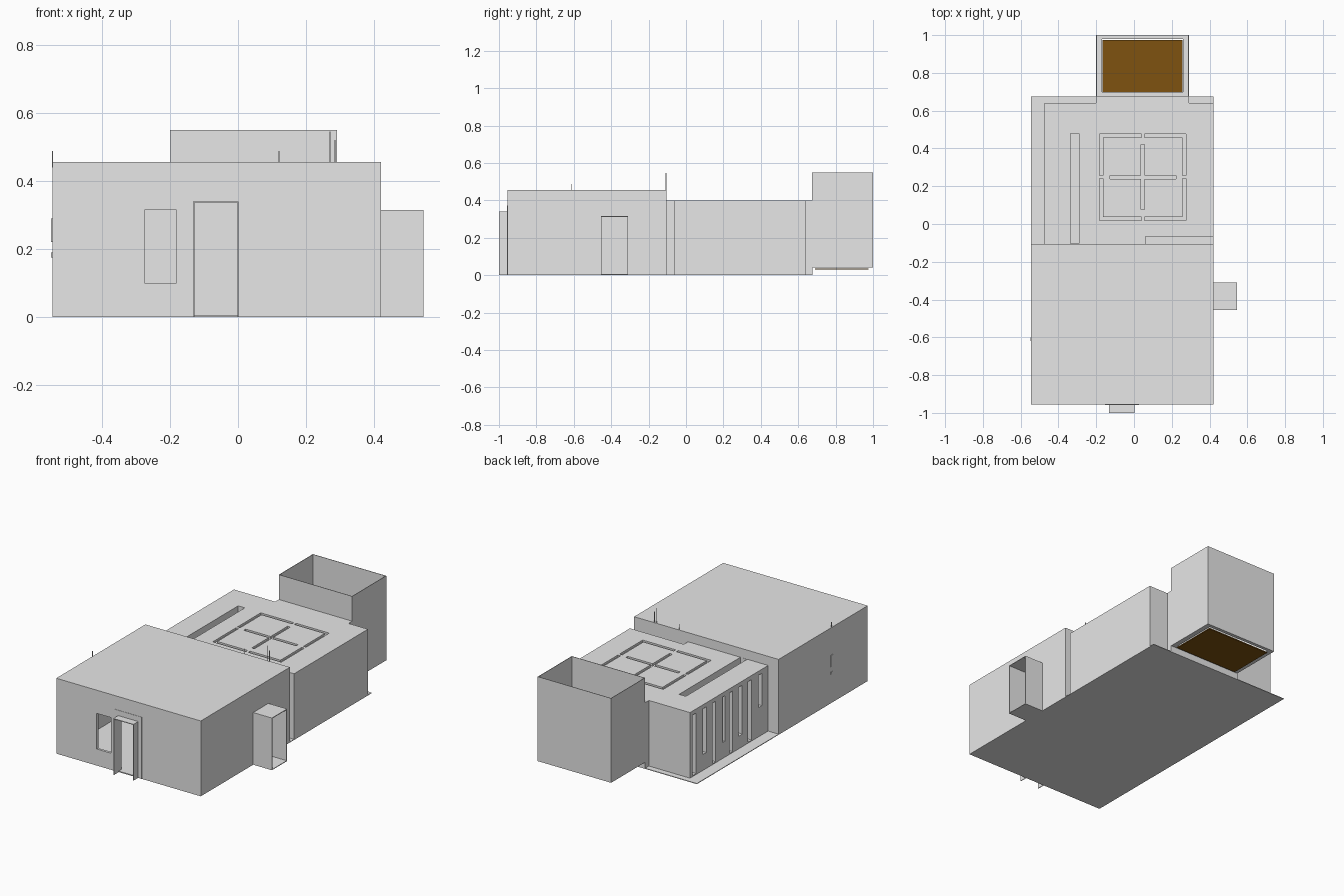
import bpy

cube = bpy.data.objects.get("Cube")
if cube:
    bpy.data.objects.remove(cube, do_unlink=True)


def material(name, colour):
    m = bpy.data.materials.new(name)
    m.use_nodes = True
    m.diffuse_color = (*colour, 1)
    m.node_tree.nodes["Principled BSDF"].inputs["Base Color"].default_value = (*colour, 1)
    return m


GREY = material("pale grey", (0.8, 0.8, 0.8))
BROWN = material("brown", (0.21, 0.084, 0.005))


def box(name, x, y, z, mat=GREY):
    """Box from (low, high) pairs along each axis."""
    faces = [(0, 1, 3, 2), (4, 6, 7, 5), (0, 4, 5, 1),
             (2, 3, 7, 6), (0, 2, 6, 4), (1, 5, 7, 3)]
    mesh = bpy.data.meshes.new(name)
    mesh.from_pydata([(a, b, c) for a in x for b in y for c in z], [], faces)
    mesh.materials.append(mat)
    ob = bpy.data.objects.new(name, mesh)
    bpy.context.collection.objects.link(ob)
    return ob


def cut(target, x, y, z):
    cutter = box(target.name + "_cutter", x, y, z)
    cutter.hide_render = True
    mod = target.modifiers.new("cut", "BOOLEAN")
    mod.operation = "DIFFERENCE"
    mod.solver = "EXACT"
    mod.object = cutter
    # Bake the cut so that no helper stays in the scene
    graph = bpy.context.evaluated_depsgraph_get()
    baked = bpy.data.meshes.new_from_object(target.evaluated_get(graph))
    target.modifiers.clear()
    target.data = baked
    bpy.data.objects.remove(cutter, do_unlink=True)


T = 0.004  # sheet thickness

# Ground slab under both halls
box("floor_slab", (-0.545, 0.42), (-0.95, 0.675), (0, 0.004))

# Front hall, hollow, with a window and two doorways
front = box("front_hall", (-0.545, 0.42), (-0.955, -0.105), (0, 0.455))
cut(front, (-0.53, 0.405), (-0.94, -0.12), (0.006, 0.44))
cut(front, (-0.275, -0.18), (-1, -0.9), (0.1, 0.315))
cut(front, (-0.128, 0), (-1, -0.9), (0.006, 0.34))
cut(front, (0.38, 0.5), (-0.451, -0.314), (0.006, 0.311))

# Front portal: two cheeks and a lintel
for side, x in (("right", -0.13), ("left", 0.0)):
    box("portal_cheek_" + side, (x - T / 2, x + T / 2), (-1, -0.93), (0, 0.34))
box("portal_lintel", (-0.132, 0.002), (-1, -0.93), (0.336, 0.34))

# Thin trim around the front portal
for x in (-0.153, 0.023):
    box("portal_trim", (x, x + T), (-0.957, -0.95), (0, 0.372))
box("portal_trim_top", (-0.153, 0.027), (-0.957, -0.95), (0.369, 0.373))

# Side porch, open outwards
for y in (-0.455, -0.314):
    box("porch_wall", (0.42, 0.545), (y, y + T), (0, 0.315))
for z in (0, 0.311):
    box("porch_plate", (0.42, 0.545), (-0.455, -0.31), (z, z + T))

# Rear hall with a notch beside the front hall
rear = box("rear_hall", (-0.475, 0.42), (-0.11, 0.64), (0.002, 0.4))
cut(rear, (0.06, 0.5), (-0.2, -0.065), (0.004, 0.5))

# Long roof light
cut(rear, (-0.335, -0.29), (-0.104, 0.48), (0.3, 0.5))

# Roof grooves: four corner pieces and a central cross
CX, CY, R, W, GAP = 0.047, 0.248, 0.229, 0.018, 0.008
DEPTH = (0.388, 0.5)


def span(a, b):
    return min(a, b), max(a, b)


for sx in (-1, 1):
    for sy in (-1, 1):
        cut(rear, span(CX + sx * GAP, CX + sx * R),
            span(CY + sy * (R - W), CY + sy * R), DEPTH)
        cut(rear, span(CX + sx * (R - W), CX + sx * R),
            span(CY + sy * GAP, CY + sy * R), DEPTH)
cut(rear, (CX - 0.175, CX + 0.175), (CY - W / 2, CY + W / 2), DEPTH)
cut(rear, (CX - W / 2, CX + W / 2), (CY - 0.172, CY + 0.172), DEPTH)

# Irregular tall slits along the right wall
slits = [(0.6, 0.035, 0.01), (0.5, 0.03, 0.1), (0.41, 0.03, 0.01),
         (0.32, 0.025, 0.1), (0.25, 0.03, 0.01), (0.16, 0.035, 0.08),
         (0.07, 0.035, 0.01), (-0.03, 0.03, 0.18)]
for y, width, low in slits:
    cut(rear, (-0.6, -0.42), (y - width / 2, y + width / 2), (low, 0.375))

# Link block and open-topped tower
box("tower_link", (-0.2, 0.29), (0.63, 0.675), (0.002, 0.4))
tower = box("tower", (-0.2, 0.29), (0.675, 1), (0.04, 0.55))
cut(tower, (-0.197, 0.287), (0.678, 0.997), (0.044, 0.7))
cut(tower, (-0.17, 0.26), (0.7, 0.98), (0, 0.1))
box("tower_floor", (-0.168, 0.258), (0.69, 0.975), (0.03, 0.036), BROWN)

# Thin masts on the back wall of the front hall, and one on its right wall
for x, top in ((0.12, 0.488), (0.27, 0.545), (0.285, 0.52)):
    box("mast", (x - 0.0015, x + 0.0015), (-0.109, -0.105), (0.3, top))
box("side_mast", (-0.546, -0.543), (-0.612, -0.609), (0.44, 0.488))

# Small brackets on the right wall
for y, low, high in ((-0.61, 0.22, 0.29), (-0.61, 0.175, 0.19)):
    box("wall_bracket", (-0.549, -0.544), (y - 0.01, y + 0.01), (low, high))
